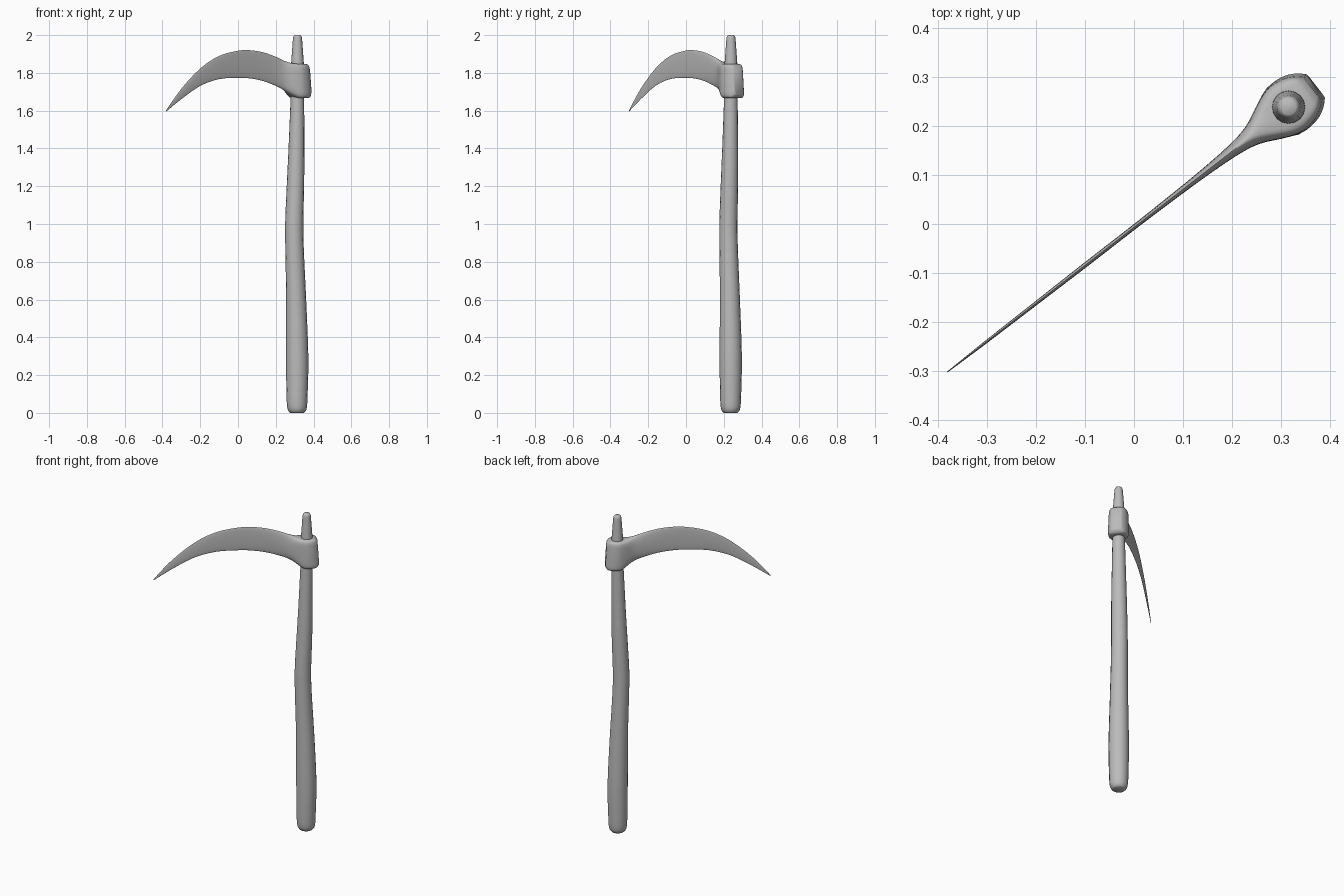
import bpy, bmesh, math
from mathutils import Vector

if "Cube" in bpy.data.objects:
    bpy.data.objects.remove(bpy.data.objects["Cube"], do_unlink=True)

# One plain grey for the whole tool
grey = bpy.data.materials.new("plain_grey")
grey.use_nodes = True
grey.diffuse_color = (0.5, 0.5, 0.5, 1)
grey.node_tree.nodes["Principled BSDF"].inputs["Base Color"].default_value = (0.5, 0.5, 0.5, 1)

CENTRE = Vector((0.315, 0.238, 0))      # pole axis
ALONG = Vector((0.79, 0.613, 0))        # away from the blade tip
ACROSS = Vector((-0.613, 0.79, 0))


def smooth_rows(rows, steps):
    """Insert Catmull-Rom rows between the given ones."""
    out = []
    for i in range(len(rows) - 1):
        a, b, c, d = (rows[min(max(i + k, 0), len(rows) - 1)] for k in (-1, 0, 1, 2))
        for s in range(steps):
            t = s / steps
            out.append([q + 0.5 * t * (r - p + t * (2 * p - 5 * q + 4 * r - w
                        + t * (3 * (q - r) + w - p)))
                        for p, q, r, w in zip(a, b, c, d)])
    return out + [rows[-1]]


def loft(name, rings, angle):
    """Skin closed rings of points and cap both ends."""
    bm = bmesh.new()
    loops = [[bm.verts.new(p) for p in ring] for ring in rings]
    n = len(loops[0])
    for a, b in zip(loops, loops[1:]):
        for i in range(n):
            bm.faces.new((a[i], a[(i + 1) % n], b[(i + 1) % n], b[i]))
    bm.faces.new(loops[0])
    bm.faces.new(loops[-1])
    bmesh.ops.recalc_face_normals(bm, faces=bm.faces)
    mesh = bpy.data.meshes.new(name)
    bm.to_mesh(mesh)
    bm.free()
    mesh.materials.append(grey)
    obj = bpy.data.objects.new(name, mesh)
    bpy.context.collection.objects.link(obj)
    bpy.ops.object.select_all(action='DESELECT')
    obj.select_set(True)
    bpy.context.view_layer.objects.active = obj
    bpy.ops.object.shade_smooth_by_angle(angle=math.radians(angle))


def round_ring(z, radius, shift, sides=16):
    mid = CENTRE + ALONG * shift + Vector((0, 0, z))
    return [mid + Vector((math.cos(t), math.sin(t), 0)) * radius
            for t in (2 * math.pi * i / sides for i in range(sides))]


# Curved wooden handle: height, radius, sideways bend
handle = [(0, 0.036, -0.003), (0.008, 0.044, -0.003), (0.03, 0.052, -0.003),
          (0.1, 0.056, -0.003), (0.3, 0.059, -0.002), (0.6, 0.053, -0.009),
          (0.85, 0.049, -0.019), (1.0, 0.048, -0.022), (1.2, 0.046, -0.014),
          (1.4, 0.042, -0.007), (1.7, 0.035, 0)]
loft("handle", [round_ring(*r) for r in smooth_rows(handle, 3)], 50)

# Tapered top of the handle above the collar
tip = [(1.75, 0.035, 0), (1.84, 0.034, 0), (1.9, 0.03, 0), (1.97, 0.025, 0),
       (1.992, 0.022, 0), (2.0, 0.016, 0)]
loft("handle_top", [round_ring(*r) for r in smooth_rows(tip, 3)], 50)


def blade_ring(u, top, bottom, half, power, sides=32):
    """Rounded section across the blade, squarer as power grows."""
    ring = []
    for i in range(sides):
        t = 2 * math.pi * i / sides
        c, s = math.cos(t), math.sin(t)
        v = math.copysign(abs(c) ** (2 / power), c)
        h = math.copysign(abs(s) ** (2 / power), s)
        lean = max(0, 1 + u / 0.1) * 0.5 if u < 0.1 else 1
        ring.append(CENTRE + ALONG * (u - 0.006 * h * lean)
                    + ACROSS * (v * half * (1 - 0.08 * h * lean))
                    + Vector((0, 0, (top + bottom) / 2 + h * (top - bottom) / 2)))
    return ring


# Sickle blade flaring into the collar: distance, top, bottom, half thickness, squareness
blade = [(-0.88, 1.602, 1.595, 0.001, 2), (-0.78, 1.715, 1.66, 0.003, 2),
         (-0.65, 1.825, 1.732, 0.004, 2), (-0.525, 1.89, 1.767, 0.005, 2),
         (-0.4, 1.917, 1.774, 0.005, 2), (-0.32, 1.92, 1.771, 0.006, 2),
         (-0.23, 1.909, 1.757, 0.008, 2), (-0.145, 1.885, 1.731, 0.013, 2),
         (-0.095, 1.866, 1.71, 0.022, 2.4), (-0.055, 1.853, 1.685, 0.04, 4),
         (-0.025, 1.849, 1.668, 0.053, 6), (0, 1.848, 1.666, 0.058, 7),
         (0.03, 1.848, 1.666, 0.054, 7), (0.052, 1.844, 1.669, 0.043, 7),
         (0.066, 1.83, 1.685, 0.03, 6)]
loft("blade_and_collar", [blade_ring(*r) for r in smooth_rows(blade, 3)], 50)
